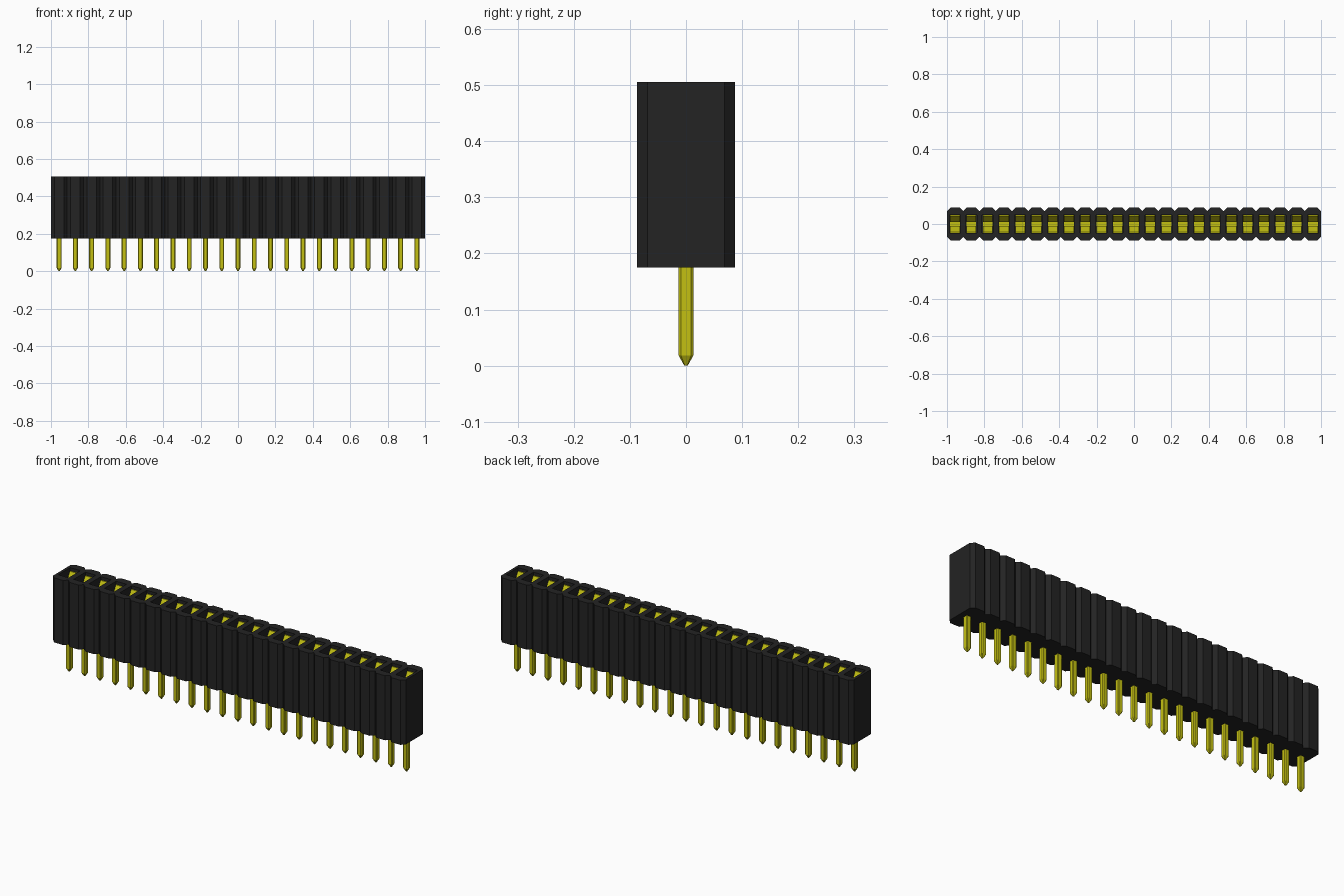
import bpy
import bmesh

if "Cube" in bpy.data.objects:
    bpy.data.objects.remove(bpy.data.objects["Cube"], do_unlink=True)

COUNT = 23
PITCH = 2 / COUNT
HALF = PITCH / 2
DEPTH, CHAMFER = 0.087, 0.018
Z_LOW, Z_HIGH, Z_FLOOR = 0.175, 0.506, 0.2
HOLE_X, HOLE_Y = 0.029, 0.048


def material(name, color):
    mat = bpy.data.materials.new(name)
    mat.use_nodes = True
    mat.diffuse_color = (*color, 1)
    mat.node_tree.nodes["Principled BSDF"].inputs["Base Color"].default_value = (*color, 1)
    return mat


black = material("black plastic", (0.017, 0.017, 0.017))
gold = material("yellow gold", (0.55, 0.53, 0.006))


def finish(bm, name, mat, repeat=True):
    bmesh.ops.recalc_face_normals(bm, faces=bm.faces)
    mesh = bpy.data.meshes.new(name)
    bm.to_mesh(mesh)
    bm.free()
    mesh.materials.append(mat)
    obj = bpy.data.objects.new(name, mesh)
    bpy.context.collection.objects.link(obj)
    if repeat:
        obj.location.x = -1 + HALF
        array = obj.modifiers.new("row", 'ARRAY')
        array.count = COUNT
        array.use_relative_offset = False
        array.use_constant_offset = True
        array.constant_offset_displace = (PITCH, 0, 0)
    return obj


def octagon(hx, hy, c):
    return [(hx, -hy + c), (hx, hy - c), (hx - c, hy), (-hx + c, hy),
            (-hx, hy - c), (-hx, -hy + c), (-hx + c, -hy), (hx - c, -hy)]


def ring(bm, outline, z):
    return [bm.verts.new((x, y, z)) for x, y in outline]


def bridge(bm, a, b, skip=()):
    n = len(a)
    for i in range(n):
        if i not in skip:
            bm.faces.new((a[i], a[(i + 1) % n], b[(i + 1) % n], b[i]))


# Housing cell: chamfered shell with a rectangular socket, open towards its neighbours
bm = bmesh.new()
outline = octagon(HALF, DEPTH, CHAMFER)
socket = [(HOLE_X, -HOLE_Y), (HOLE_X, HOLE_Y), (-HOLE_X, HOLE_Y), (-HOLE_X, -HOLE_Y)]
low, high = ring(bm, outline, Z_LOW), ring(bm, outline, Z_HIGH)
rim, floor = ring(bm, socket, Z_HIGH), ring(bm, socket, Z_FLOOR)
bridge(bm, low, high, skip=(0, 4))
bm.faces.new(low)
bridge(bm, rim, floor)
bm.faces.new(floor)
for k in range(4):
    a, b, c = high[2 * k], high[2 * k + 1], high[(2 * k + 2) % 8]
    nxt = rim[(k + 1) % 4]
    bm.faces.new((a, b, nxt, rim[k]))
    bm.faces.new((b, c, nxt))
housing = finish(bm, "housing", black)
housing.modifiers["row"].use_merge_vertices = True
housing.modifiers["row"].merge_threshold = 0.0005

# End walls closing the row
bm = bmesh.new()
for x in (-1, 1):
    w = DEPTH - CHAMFER
    bm.faces.new([bm.verts.new((x, y, z)) for y, z in
                  ((-w, Z_LOW), (w, Z_LOW), (w, Z_HIGH), (-w, Z_HIGH))])
ends = finish(bm, "end_walls", black, repeat=False)
for face in ends.data.polygons:
    if face.normal.x * face.center.x < 0:
        face.flip()

# Solder pins with pointed tips
bm = bmesh.new()
tip = ring(bm, octagon(0.003, 0.003, 0.001), 0)
shoulder = ring(bm, octagon(0.013, 0.013, 0.004), 0.018)
root = ring(bm, octagon(0.013, 0.013, 0.004), Z_FLOOR + 0.005)
bridge(bm, tip, shoulder)
bridge(bm, shoulder, root)
bm.faces.new(tip)
bm.faces.new(root)
finish(bm, "pins", gold)

# Paired spring leaves: upright, pinched near the top, flared at the mouth
leaf = [(0.0, 0.207), (0.036, 0.207), (0.036, 0.26), (0.012, 0.44), (0.042, 0.49)]
bm = bmesh.new()
for side in (-1, 1):
    rows = []
    for y, z in leaf:
        rows.append([bm.verts.new((sx * 0.026, side * (y + t), z))
                     for sx, t in ((-1, 0), (1, 0), (1, 0.005), (-1, 0.005))])
    for a, b in zip(rows, rows[1:]):
        bridge(bm, a, b)
    bm.faces.new(rows[0])
    bm.faces.new(rows[-1])
finish(bm, "contact_leaves", gold)
